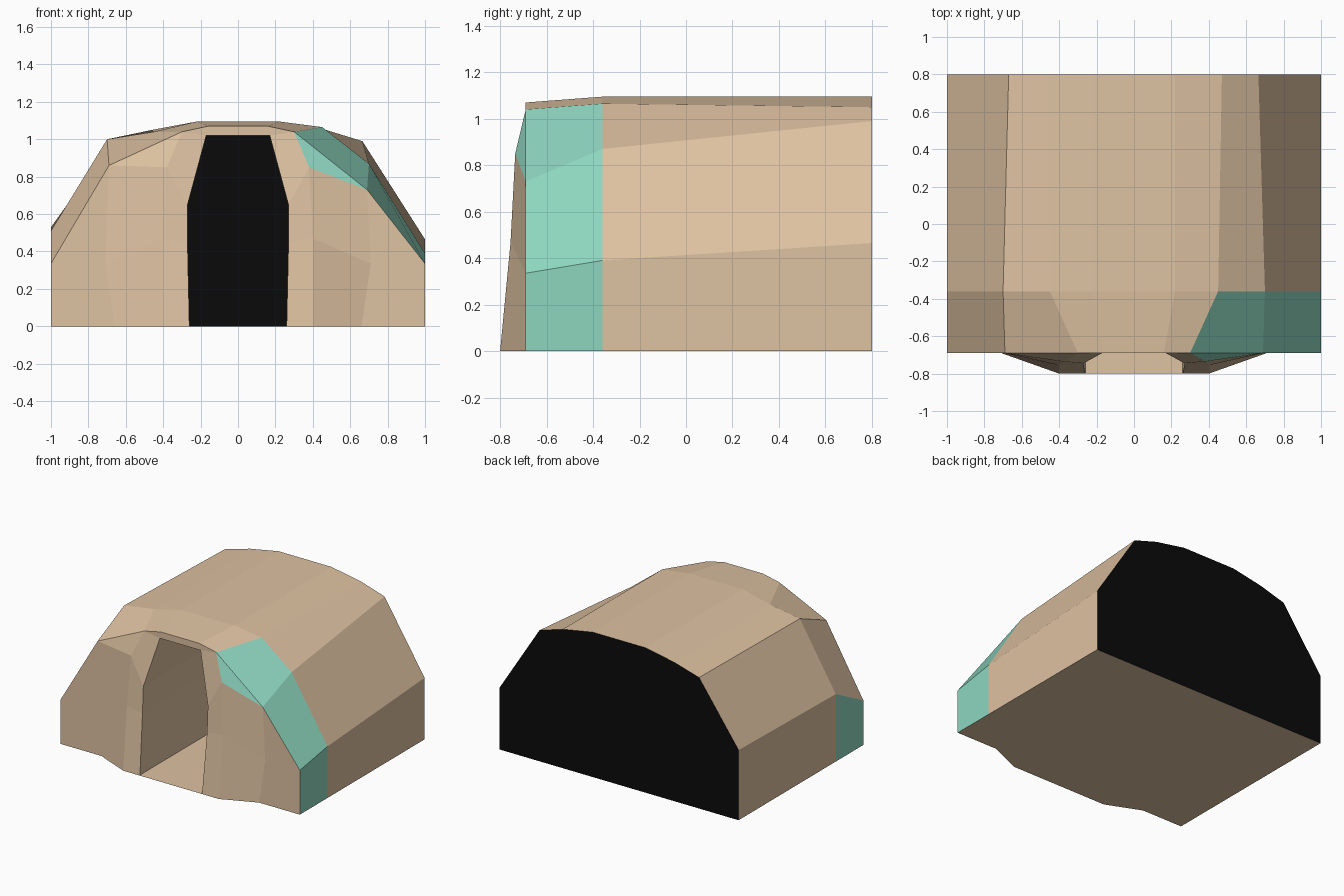
import bpy, bmesh
from mathutils import Vector

if "Cube" in bpy.data.objects:
    bpy.data.objects.remove(bpy.data.objects["Cube"])


def material(name, rgb):
    m = bpy.data.materials.new(name)
    m.diffuse_color = (*rgb, 1)
    m.use_nodes = True
    m.node_tree.nodes["Principled BSDF"].inputs["Base Color"].default_value = m.diffuse_color
    return m


TAN = material("sand", (0.73, 0.54, 0.36))
TEAL = material("teal", (0.27, 0.67, 0.52))
BLACK = material("black", (0.003, 0.003, 0.003))


def build(name, faces, outward, mats=(TAN,)):
    """faces: list of (points, material index); outward(centre) gives the visible side."""
    bm = bmesh.new()
    for pts, idx in faces:
        f = bm.faces.new([bm.verts.new(p) for p in pts])
        f.material_index = idx
        f.normal_update()
        if f.normal.dot(outward(f.calc_center_median())) < 0:
            f.normal_flip()
    bmesh.ops.remove_doubles(bm, verts=bm.verts[:], dist=0.0005)
    me = bpy.data.meshes.new(name)
    bm.to_mesh(me)
    bm.free()
    for m in mats:
        me.materials.append(m)
    ob = bpy.data.objects.new(name, me)
    bpy.context.collection.objects.link(ob)
    return ob


def ring(y, half):
    return [(x, y, z) for x, z in half]


# Half cross-sections from ground to crown: front, shoulder, back
FRONT, SHOULDER, BACK = -0.69, -0.36, 0.8
sections = {
    1: [ring(FRONT, [(1, 0), (1, .335), (.69, .73), (.30, 1.04), (.16, 1.07)]),
        ring(SHOULDER, [(1, 0), (1, .39), (.70, .87), (.45, 1.065), (.22, 1.095)]),
        ring(BACK, [(1, 0), (1, .465), (.665, .99), (.47, 1.05), (.22, 1.095)])],
    -1: [ring(FRONT, [(-1, 0), (-1, .335), (-.69, .86), (-.30, 1.04), (-.16, 1.07)]),
         ring(SHOULDER, [(-1, 0), (-1, .51), (-.70, 1.0), (-.45, 1.04), (-.22, 1.095)]),
         ring(BACK, [(-1, 0), (-1, .53), (-.67, .99), (-.46, 1.05), (-.22, 1.095)])],
}

# Roof shell: teal on the front right panels and the front left lower panel
shell = []
for s, rings in sections.items():
    for j in range(2):
        a, b = rings[j], rings[j + 1]
        for i in range(4):
            teal = j == 0 and i < (3 if s > 0 else 1)
            shell.append(([a[i], a[i + 1], b[i + 1], b[i]], int(teal)))
for j in range(2):
    l, r = sections[-1], sections[1]
    shell.append(([l[j][4], r[j][4], r[j + 1][4], l[j + 1][4]], 0))
build("roof_shell", shell, lambda c: Vector((c.x, 0, c.z - 0.2)), (TAN, TEAL))

# Facade bulging around the doorway
door = [(.26, -.8, 0), (.27, -.755, .45), (.27, -.745, .65), (.17, -.69, 1.02)]
inner = [(.40, -.8, 0), (.40, -.755, .47), (.38, -.735, .85), (.30, -.69, 1.04)]


def side(p, s):
    return (p[0] * s, p[1], p[2])


facade = []
for s, rings in sections.items():
    edge = rings[0]
    d = [side(p, s) for p in door]
    n = [side(p, s) for p in inner]
    o = [(.66 * s, FRONT, 0), (.71 * s, FRONT, .335), edge[2]]
    for i in range(3):
        facade.append(([d[i], n[i], n[i + 1], d[i + 1]], 0))
    for i in range(2):
        facade.append(([n[i], o[i], o[i + 1], n[i + 1]], 0))
    facade += [([o[0], edge[0], edge[1], o[1]], 0),
               ([o[1], edge[1], o[2]], 0),
               ([n[2], o[2], n[3]], int(s > 0)),
               ([d[3], n[3], edge[4]], 0)]
facade.append(([side(door[3], -1), door[3], sections[1][0][4], sections[-1][0][4]], 0))
build("facade", facade, lambda c: Vector((0, -1, 0)), (TAN, TEAL))

# Passage behind the doorway, running to the dark back wall
arch = door + [side(p, -1) for p in reversed(door)]
end = [(x, BACK - 0.005, z) for x, y, z in arch]
passage = [([arch[i], arch[i + 1], end[i + 1], end[i]], 0) for i in range(7)]
passage.append(([(x, y, 0.004) for x, y, z in (arch[0], arch[7], end[7], end[0])], 0))
build("passage", passage, lambda c: Vector((-c.x, 0, 0.5 - c.z)))
build("passage_end", [(end, 0)], lambda c: Vector((0, -1, 0)), (BLACK,))

# Black back wall
back = sections[1][2] + sections[-1][2][::-1]
build("back_wall", [(back, 0)], lambda c: Vector((0, 1, 0)), (BLACK,))

# Underside following the facade outline
half = [(1, BACK, 0), (1, FRONT, 0), (.66, FRONT, 0), (.40, -.8, 0)]
build("underside", [(half + [side(p, -1) for p in reversed(half)], 0)],
      lambda c: Vector((0, 0, -1)))
